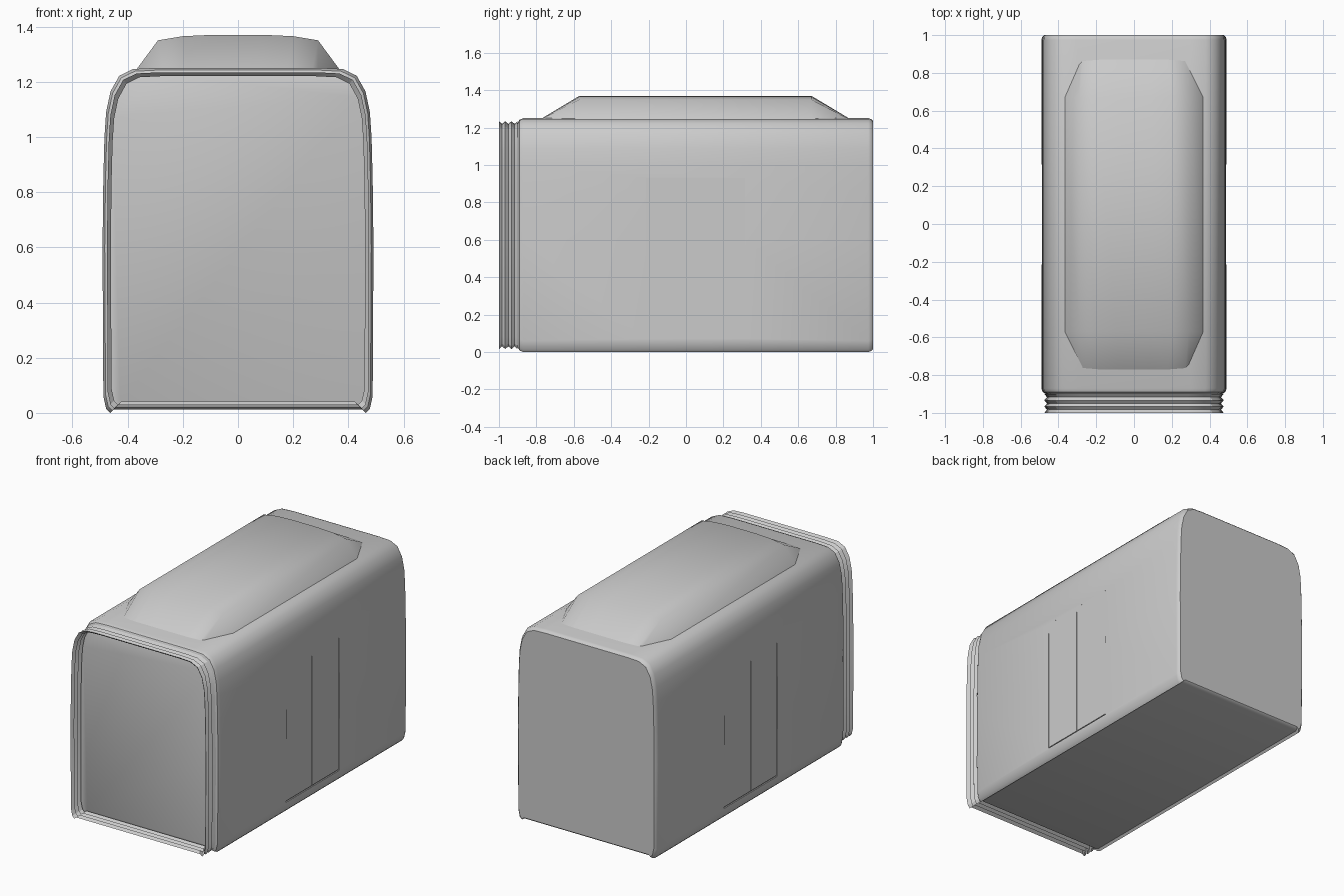
import bpy
import bmesh
import math

if "Cube" in bpy.data.objects:
    bpy.data.objects.remove(bpy.data.objects["Cube"], do_unlink=True)

grey = bpy.data.materials.new("plain_grey")
grey.use_nodes = True
COLOUR = (0.6, 0.6, 0.6, 1)
grey.diffuse_color = COLOUR
grey.node_tree.nodes["Principled BSDF"].inputs["Base Color"].default_value = COLOUR

# Right half of the body outline, from the floor up to the roof
HALF = [(0.45, 0.012), (0.463, 0), (0.478, 0.015), (0.488, 0.06), (0.491, 0.6),
        (0.488, 0.85), (0.484, 1.0), (0.478, 1.09), (0.462, 1.165), (0.43, 1.222),
        (0.38, 1.246), (0.3, 1.25)]
MID_Z = 0.625


def mirrored(half):
    return half + [(-x, z) for x, z in reversed(half)]


def outline(inset):
    sx, sz = 1 - inset / 0.49, 1 - inset / MID_Z
    return [(x * sx, MID_Z + (z - MID_Z) * sz) for x, z in mirrored(HALF)]


def select_only(ob):
    bpy.ops.object.select_all(action="DESELECT")
    ob.select_set(True)
    bpy.context.view_layer.objects.active = ob


def smooth(ob, degrees=35):
    select_only(ob)
    bpy.ops.object.shade_smooth_by_angle(angle=math.radians(degrees))


def loft(name, sections, caps=True):
    """Join (y, outline) sections into one skin."""
    bm = bmesh.new()
    rings = [[bm.verts.new((x, y, z)) for x, z in pts] for y, pts in sections]
    n = len(rings[0])
    for a, b in zip(rings, rings[1:]):
        for i in range(n):
            j = (i + 1) % n
            bm.faces.new((a[i], a[j], b[j], b[i]))
    if caps:
        bm.faces.new(rings[0])
        bm.faces.new(rings[-1])
    bmesh.ops.recalc_face_normals(bm, faces=bm.faces)
    mesh = bpy.data.meshes.new(name)
    bm.to_mesh(mesh)
    bm.free()
    ob = bpy.data.objects.new(name, mesh)
    bpy.context.collection.objects.link(ob)
    mesh.materials.append(grey)
    return ob


def cut_box(target, low, high):
    """Cut a box between two corners out of the target."""
    size = [h - l for l, h in zip(low, high)]
    centre = [(l + h) / 2 for l, h in zip(low, high)]
    bpy.ops.mesh.primitive_cube_add(size=1, location=centre)
    cutter = bpy.context.object
    cutter.name = "door_cutter"
    cutter.scale = size
    cutter.hide_render = True
    cutter.data.materials.append(grey)
    bpy.context.view_layer.update()
    mod = target.modifiers.new("cut", "BOOLEAN")
    mod.operation = "DIFFERENCE"
    mod.solver = "EXACT"
    mod.object = cutter
    select_only(target)
    bpy.ops.object.modifier_apply(modifier=mod.name)
    bpy.data.objects.remove(cutter, do_unlink=True)


# Body shell with softened ends
body = loft("body", [(-0.9, outline(0.025)), (-0.89, outline(0.008)),
                     (-0.87, outline(0)), (0.975, outline(0)),
                     (0.99, outline(0.005)), (1.0, outline(0.014))])

# Double doors on both sides: shallow recess, centre seam and sill gap
for side in (1, -1):
    def door_cut(depth, y0, y1, z0, z1):
        xs = sorted((side * depth, side * 0.6))
        cut_box(body, (xs[0], y0, z0), (xs[1], y1, z1))
    door_cut(0.4858, -0.215, 0.315, 0.07, 0.93)
    door_cut(0.481, 0.043, 0.047, 0.075, 0.9)
    door_cut(0.481, -0.213, 0.313, 0.0705, 0.077)
smooth(body)

# Open folded bellows at the front
folds = 3
steps = folds * 2
bellows = loft("bellows", [(-1 + 0.1 * i / steps, outline(0.03 if i % 2 else 0.016))
                           for i in range(steps + 1)], caps=False)
smooth(bellows, 20)

# Roof unit: full section in the middle, sloping down to the roof at each end
full = mirrored([(0.375, 1.235), (0.29, 1.35), (0.2, 1.365), (0.09, 1.37)])
end = mirrored([(0.29, 1.235), (0.27, 1.246), (0.18, 1.25), (0.08, 1.25)])
roof_unit = loft("roof_unit", [(-0.77, end), (-0.57, full), (0.67, full), (0.87, end)])
smooth(roof_unit, 50)
